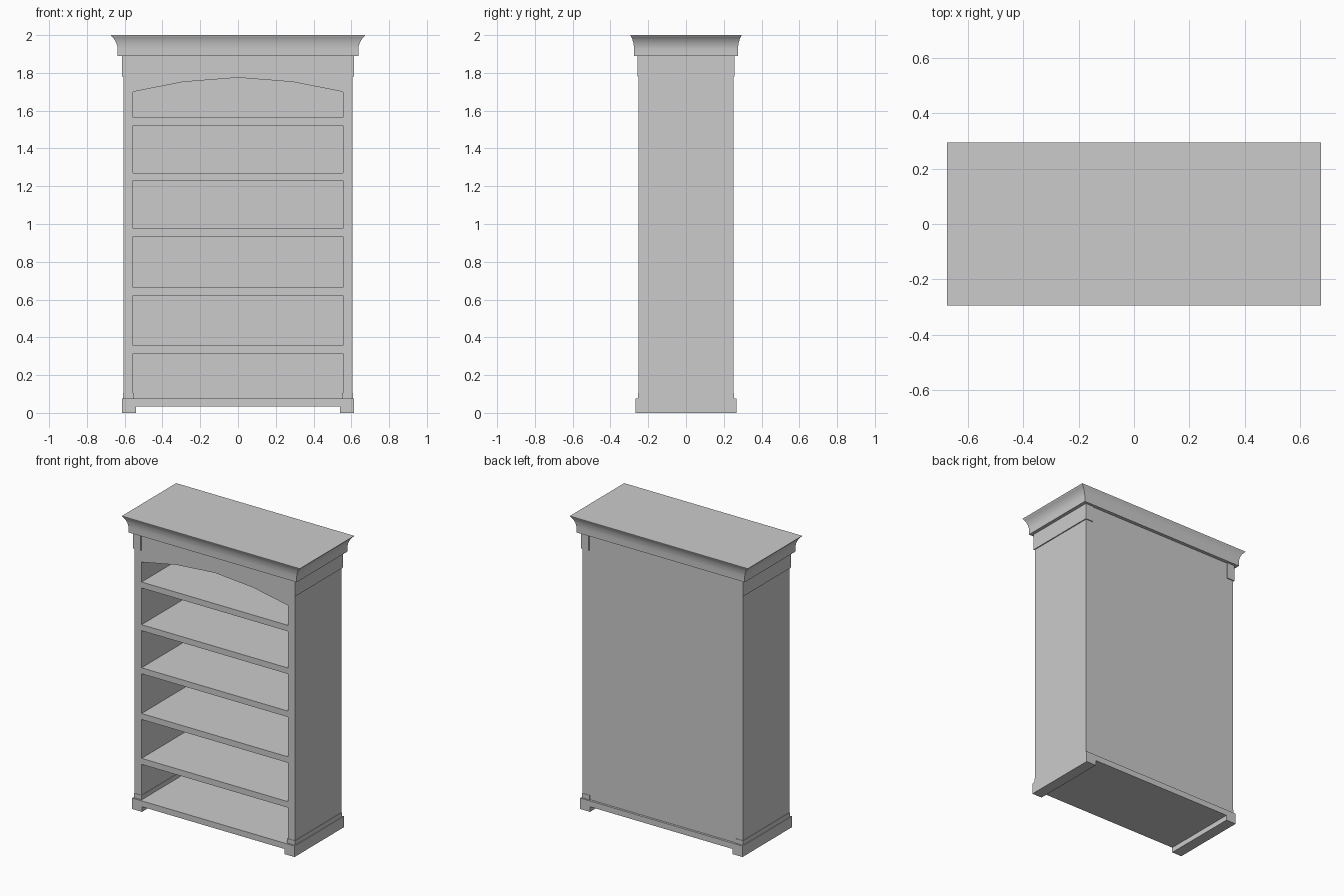
import bpy, bmesh

if "Cube" in bpy.data.objects:
    bpy.data.objects.remove(bpy.data.objects["Cube"])


def make_object(name, verts, faces):
    mesh = bpy.data.meshes.new(name)
    mesh.from_pydata(verts, [], faces)
    bm = bmesh.new()
    bm.from_mesh(mesh)
    bmesh.ops.recalc_face_normals(bm, faces=bm.faces)
    bm.to_mesh(mesh)
    bm.free()
    obj = bpy.data.objects.new(name, mesh)
    bpy.context.collection.objects.link(obj)
    return obj


def loft(name, rings):
    """Skin a stack of equal-length rings and cap both ends."""
    n = len(rings[0])
    verts = [v for ring in rings for v in ring]
    faces = [(r * n + i, r * n + (i + 1) % n, (r + 1) * n + (i + 1) % n, (r + 1) * n + i)
             for r in range(len(rings) - 1) for i in range(n)]
    faces += [tuple(range(n)), tuple(range(len(verts) - n, len(verts)))]
    return make_object(name, verts, faces)


def rect(x0, x1, y0, y1, z):
    return [(x0, y0, z), (x1, y0, z), (x1, y1, z), (x0, y1, z)]


def box(name, x0, x1, y0, y1, z0, z1):
    return loft(name, [rect(x0, x1, y0, y1, z0), rect(x0, x1, y0, y1, z1)])


def extrude_y(name, outline, y0, y1):
    return loft(name, [[(x, y, z) for x, z in outline] for y in (y0, y1)])


INNER = 0.555  # half width of the opening

# Plinth with a runner foot along each side
extrude_y("plinth", [(-0.615, 0), (-0.54, 0), (-0.54, 0.035), (0.54, 0.035),
                     (0.54, 0), (0.615, 0), (0.615, 0.075), (-0.615, 0.075)],
          -0.267, 0.267)

# Side panels with their base trim and top blocks
for side, s in (("left", -1), ("right", 1)):
    def side_box(part, a, b, y, z0, z1):
        lo, hi = sorted((s * a, s * b))
        box(f"{side}_{part}", lo, hi, -y, y, z0, z1)
    side_box("side_panel", INNER, 0.607, 0.252, 0.075, 1.89)
    side_box("base_trim", INNER - 0.004, 0.610, 0.255, 0.075, 0.105)
    side_box("top_block", INNER + 0.001, 0.614, 0.258, 1.78, 1.89)

# Back panel
box("back_panel", -INNER, INNER, 0.235, 0.252, 0.075, 1.89)

# Shelves
for i, z in enumerate((0.315, 0.622, 0.935, 1.23, 1.522)):
    box(f"shelf_{i + 1}", -INNER, INNER, -0.250, 0.235, z, z + 0.041)

# Arched valance
extrude_y("arched_valance", [(-INNER, 1.89), (-INNER, 1.70), (-0.29, 1.752), (0, 1.775),
                             (0.29, 1.752), (INNER, 1.70), (INNER, 1.89)], -0.252, -0.222)

# Crown moulding: (outward fraction, height)
profile = [(0, 1.89), (0, 1.928), (0.06, 1.942), (0.2, 1.958), (0.42, 1.974),
           (0.7, 1.988), (0.95, 1.996), (1, 2.0)]
rings = []
for t, z in profile:
    x, y = 0.637 + 0.037 * t, 0.275 + 0.019 * t
    rings.append(rect(-x, x, -y, y, z))
crown = loft("crown_moulding", rings)
bpy.context.view_layer.objects.active = crown
crown.select_set(True)
bpy.ops.object.shade_smooth_by_angle(angle=0.6)
